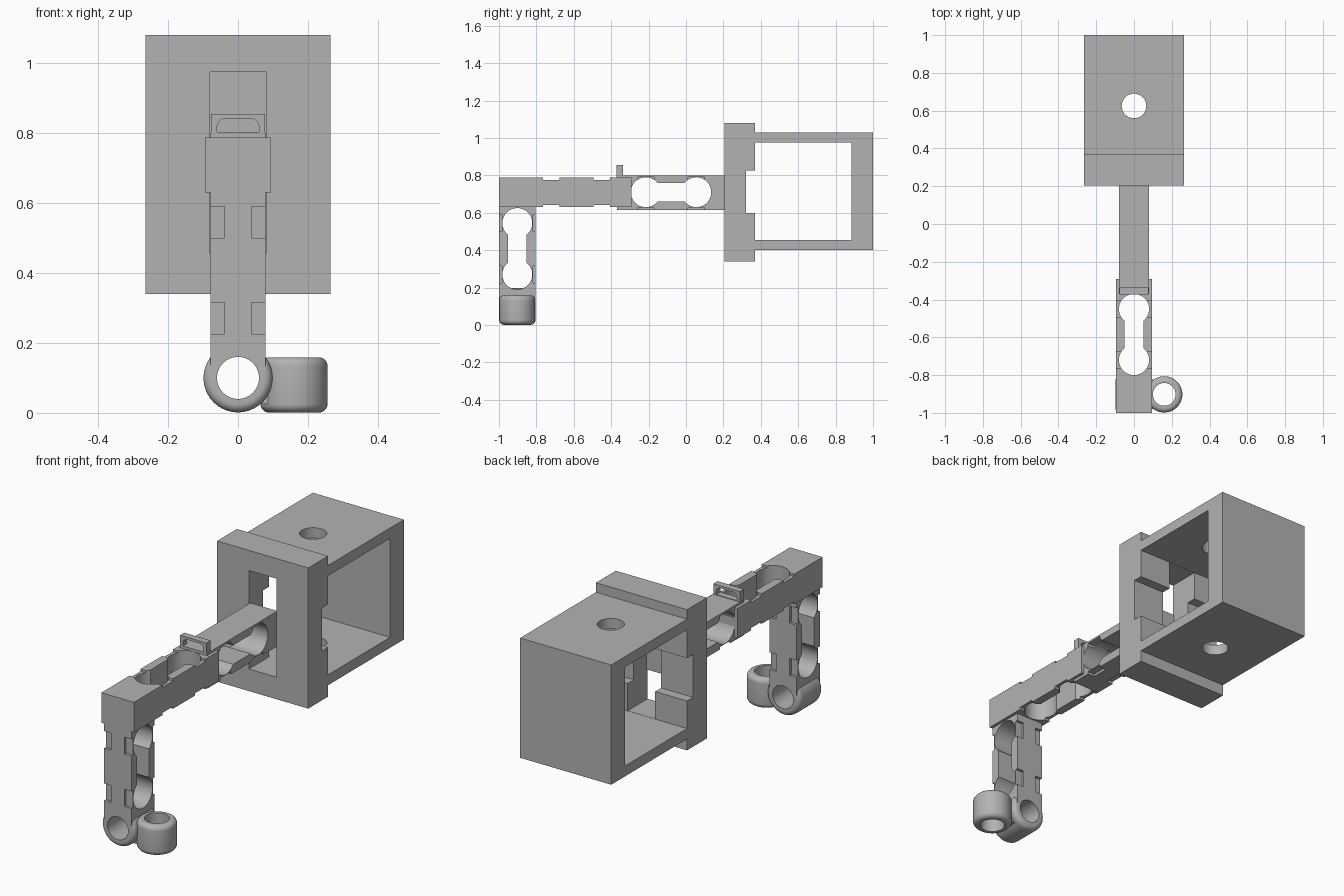
import bpy, bmesh
from mathutils import Matrix, Vector

old = bpy.data.objects.get("Cube")
if old:
    bpy.data.objects.remove(old, do_unlink=True)

grey = bpy.data.materials.new("plain grey")
grey.use_nodes = True
grey.diffuse_color = (0.45, 0.45, 0.45, 1)
grey.node_tree.nodes["Principled BSDF"].inputs["Base Color"].default_value = grey.diffuse_color

AXES = [Matrix.Rotation(1.5707963, 4, 'Y'), Matrix.Rotation(1.5707963, 4, 'X'), Matrix()]


def add_object(name, bm):
    mesh = bpy.data.meshes.new(name)
    bm.to_mesh(mesh)
    bm.free()
    obj = bpy.data.objects.new(name, mesh)
    bpy.context.collection.objects.link(obj)
    mesh.materials.append(grey)
    return obj


def box(name, x, y, z):
    """Box from three (low, high) ranges."""
    bm = bmesh.new()
    bmesh.ops.create_cube(bm, size=1)
    for v in bm.verts:
        v.co = Vector([(r[0] + r[1]) / 2 + c * (r[1] - r[0]) for c, r in zip(v.co, (x, y, z))])
    return add_object(name, bm)


def cylinder(name, centre, axis, radius, depth, fillet=0):
    bm = bmesh.new()
    bmesh.ops.create_cone(bm, cap_ends=True, segments=64, radius1=radius, radius2=radius,
                          depth=depth, matrix=Matrix.Translation(centre) @ AXES[axis])
    if fillet:
        rims = [e for e in bm.edges if any(len(f.verts) > 4 for f in e.link_faces)]
        bmesh.ops.bevel(bm, geom=rims, offset=fillet, segments=6, profile=0.5, affect='EDGES')
    return add_object(name, bm)


def combine(target, tools, operation='DIFFERENCE'):
    """Apply a boolean with each tool, then remove the tool."""
    for tool in tools:
        mod = target.modifiers.new("cut", 'BOOLEAN')
        mod.operation, mod.solver, mod.object = operation, 'EXACT', tool
        bpy.context.view_layer.update()
        result = bpy.data.meshes.new_from_object(
            target.evaluated_get(bpy.context.evaluated_depsgraph_get()))
        target.modifiers.clear()
        target.data = result
        bpy.data.objects.remove(tool, do_unlink=True)


def smooth(obj):
    bpy.ops.object.select_all(action='DESELECT')
    obj.select_set(True)
    bpy.context.view_layer.objects.active = obj
    bpy.ops.object.shade_smooth_by_angle(angle=0.6)


def dumbbell_cutters(run, hole, middle, centres, radius=0.08, neck=0.05):
    """Two round holes joined by a narrower slot; run and hole are axis numbers."""
    cutters = []
    for c in centres:
        p = list(middle)
        p[run] = c
        cutters.append(cylinder("cutter", p, hole, radius, 0.5))
    ranges = [(m - neck, m + neck) for m in middle]
    ranges[run] = tuple(centres)
    ranges[hole] = (middle[hole] - 0.25, middle[hole] + 0.25)
    cutters.append(box("cutter", *ranges))
    return cutters


def notch_cutters(run, hole, face, middle, centres, half_width, levels):
    """Shallow corner notches beside each hole, at the given levels along the face axis."""
    cutters = []
    for c in centres:
        for side in (-1, 1):
            for level in levels:
                ranges = [None] * 3
                ranges[run] = (c - 0.045, c + 0.045)
                edge = sorted((side * (half_width - 0.04), side * (half_width + 0.02)))
                ranges[hole] = (middle[hole] + edge[0], middle[hole] + edge[1])
                ranges[face] = level
                cutters.append(box("cutter", *ranges))
    return cutters


# Square frame, open through both sides, with a slotted and grooved front plate
frame = box("frame", (-0.265, 0.265), (0.30, 1.0), (0.40, 1.03))
plate = box("plate", (-0.265, 0.265), (0.205, 0.37), (0.34, 1.08))
combine(frame, [plate], 'UNION')
combine(frame, [
    box("cutter", (-0.5, 0.5), (0.37, 0.885), (0.455, 0.975)),
    box("cutter", (-0.5, 0.5), (0.32, 0.40), (0.60, 0.825)),
    box("cutter", (-0.08, 0.08), (0.10, 0.40), (0.456, 0.974)),
    cylinder("cutter", (0, 0.625, 0.7), 2, 0.065, 1.2)])
smooth(frame)

# Rear arm segment with holes across
rear_arm = box("rear_arm", (-0.079, 0.079), (-0.37, 0.215), (0.615, 0.80))
mid = (0, -0.08, 0.71)
centres = (-0.215, 0.055)
combine(rear_arm, dumbbell_cutters(1, 0, mid, centres)
        + notch_cutters(1, 0, 2, mid, centres, 0.079, [(0.60, 0.628), (0.775, 0.79)]))
smooth(rear_arm)

# Small loop tab standing on the rear arm
tab = box("loop_tab", (-0.077, 0.077), (-0.372, -0.337), (0.79, 0.855))
slot = box("cutter", (-0.06, 0.06), (-0.5, -0.2), (0.803, 0.842))
bevel = bmesh.new()
bevel.from_mesh(slot.data)
top_edges = [e for e in bevel.edges if all(v.co.z > 0.83 for v in e.verts)
             and abs(e.verts[0].co.y - e.verts[1].co.y) > 0.1]
bmesh.ops.bevel(bevel, geom=top_edges, offset=0.025, segments=5, profile=0.5, affect='EDGES')
bevel.to_mesh(slot.data)
bevel.free()
combine(tab, [slot])
smooth(tab)

# Front arm segment with vertical holes
front_arm = box("front_arm", (-0.095, 0.095), (-1.0, -0.292), (0.63, 0.788))
mid = (0, -0.585, 0.71)
centres = (-0.72, -0.45)
combine(front_arm, dumbbell_cutters(1, 2, mid, centres))
notches = []
for c in centres:
    for x in ((-0.12, -0.052), (0.052, 0.12)):
        for z in ((0.60, 0.642), (0.776, 0.82)):
            notches.append(box("cutter", x, (c - 0.045, c + 0.045), z))
combine(front_arm, notches)
smooth(front_arm)

# Leg with holes across, ending in two joined rings at right angles
Y = -0.902
leg = box("leg", (-0.079, 0.079), (-0.999, -0.805), (0.12, 0.635))
mid = (0, Y, 0.41)
centres = (0.27, 0.545)
combine(leg, dumbbell_cutters(2, 0, mid, centres)
        + notch_cutters(2, 0, 1, mid, centres, 0.079, [(-1.05, -0.985), (-0.819, -0.75)]))
combine(leg, [
    cylinder("lower_ring", (0, Y, 0.10), 1, 0.0985, 0.194, 0.025),
    cylinder("side_ring", (0.16, Y, 0.08), 2, 0.096, 0.158, 0.025),
    box("ring_neck", (0.04, 0.11), (Y - 0.06, Y + 0.06), (0.025, 0.14))], 'UNION')
combine(leg, [
    cylinder("cutter", (0, Y, 0.10), 1, 0.06, 0.5),
    cylinder("cutter", (0.16, Y, 0.08), 2, 0.06, 0.5)])
smooth(leg)
